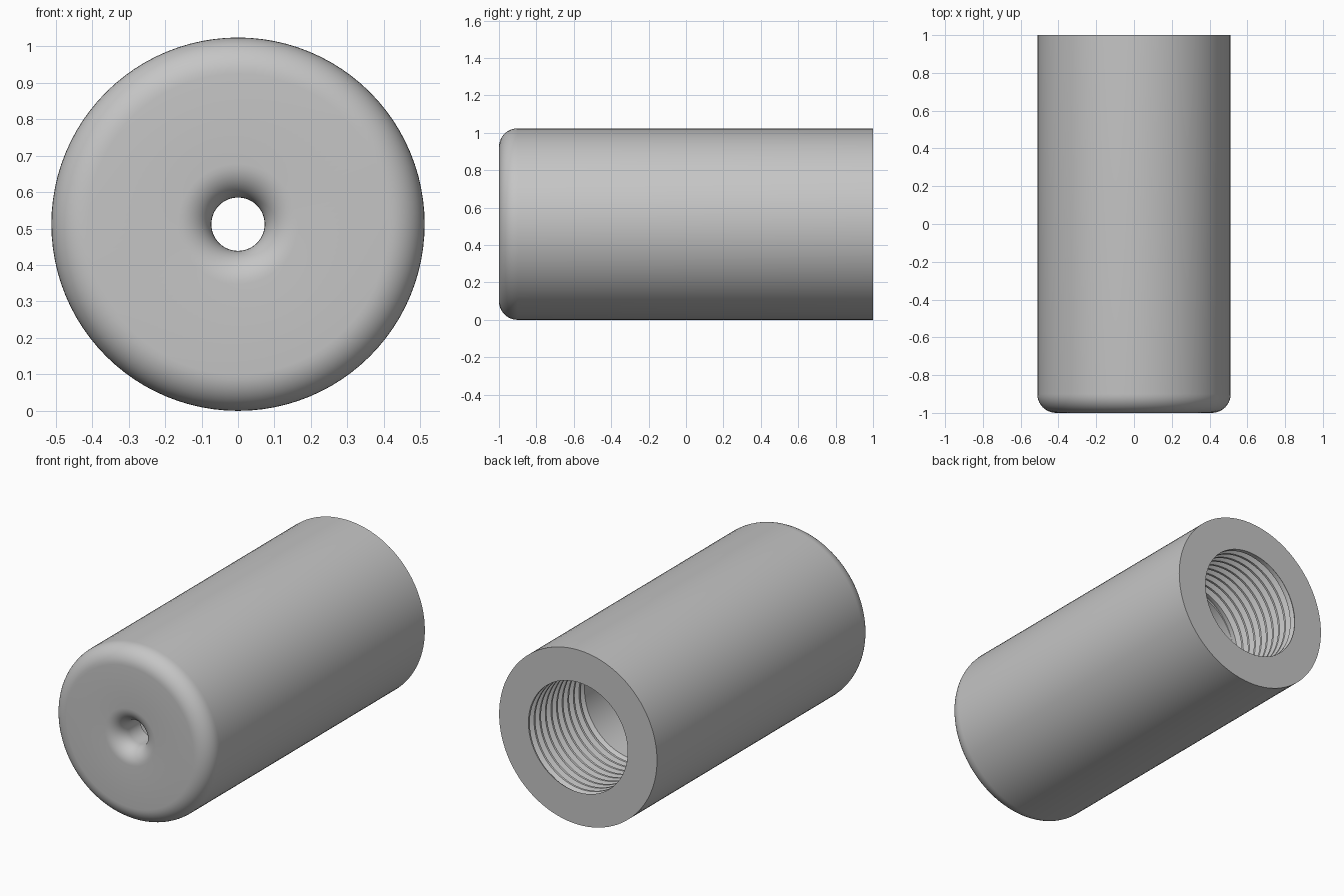
import bpy, bmesh
from math import sin, cos, pi, radians

cube = bpy.data.objects.get("Cube")
if cube:
    bpy.data.objects.remove(cube, do_unlink=True)

SEGMENTS = 96
OUTER, BORE, HOLE = 0.512, 0.322, 0.073
ROUND, FLARE = 0.1, 0.092
FLOOR = -0.8                       # inner end of the bore
PITCH, TURNS, DEPTH = 0.052, 10, 0.03
THREAD_END = 1 - PITCH * TURNS
GROOVE = [(0, 0), (0.25, 0), (0.55, 1), (0.7, 1)]  # (position in pitch, depth)


def arc(r, y, radius, start, end, steps=10):
    """Points of a fillet in the (radius, y) plane."""
    angles = [radians(start + (end - start) * i / steps) for i in range(steps + 1)]
    return [(r + radius * cos(a), y + radius * sin(a)) for a in angles]


def skin(bm, point, rows):
    """Quad grid swept around the y axis; point(row, turn) gives (radius, y)."""
    grid = []
    for row in rows:
        ring = []
        for j in range(SEGMENTS + 1):
            r, y = point(row, j / SEGMENTS)
            a = 2 * pi * j / SEGMENTS
            ring.append(bm.verts.new((r * cos(a), y, r * sin(a) + OUTER)))
        grid.append(ring)
    for low, high in zip(grid, grid[1:]):
        for j in range(SEGMENTS):
            bm.faces.new((low[j], low[j + 1], high[j + 1], high[j]))


def thread_point(row, turn):
    """Helical groove that fades out at both ends."""
    lap, k = divmod(row, len(GROOVE))
    offset, depth = GROOVE[k]
    y = 1 - (lap + offset + turn) * PITCH
    y = min(1, max(THREAD_END, y))
    fade = min(1, min(1 - y, y - THREAD_END) / (PITCH * 0.8))
    return BORE + DEPTH * depth * fade, y


# Turned body: bore, floor, flared hole, rounded front, wall, back face
profile = [(BORE, THREAD_END), (BORE, FLOOR), (HOLE, FLOOR)]
profile += arc(HOLE + FLARE, -1 + FLARE, FLARE, 180, 270)
profile += arc(OUTER - ROUND, -1 + ROUND, ROUND, 270, 360)
profile += [(OUTER, 1), (BORE, 1)]

bm = bmesh.new()
skin(bm, lambda row, turn: profile[row], range(len(profile)))
# Internal thread at the open end
skin(bm, thread_point, range(-len(GROOVE), TURNS * len(GROOVE) + 1))
bmesh.ops.remove_doubles(bm, verts=bm.verts, dist=0.00005)
bmesh.ops.recalc_face_normals(bm, faces=bm.faces)

mesh = bpy.data.meshes.new("threaded_sleeve")
bm.to_mesh(mesh)
bm.free()
sleeve = bpy.data.objects.new("threaded_sleeve", mesh)
bpy.context.collection.objects.link(sleeve)

# Plain grey material
grey = bpy.data.materials.new("plain grey")
grey.use_nodes = True
colour = (0.56, 0.56, 0.56, 1)
grey.diffuse_color = colour
grey.node_tree.nodes["Principled BSDF"].inputs["Base Color"].default_value = colour
mesh.materials.append(grey)

bpy.ops.object.select_all(action="DESELECT")
sleeve.select_set(True)
bpy.context.view_layer.objects.active = sleeve
bpy.ops.object.shade_smooth_by_angle(angle=radians(30))
